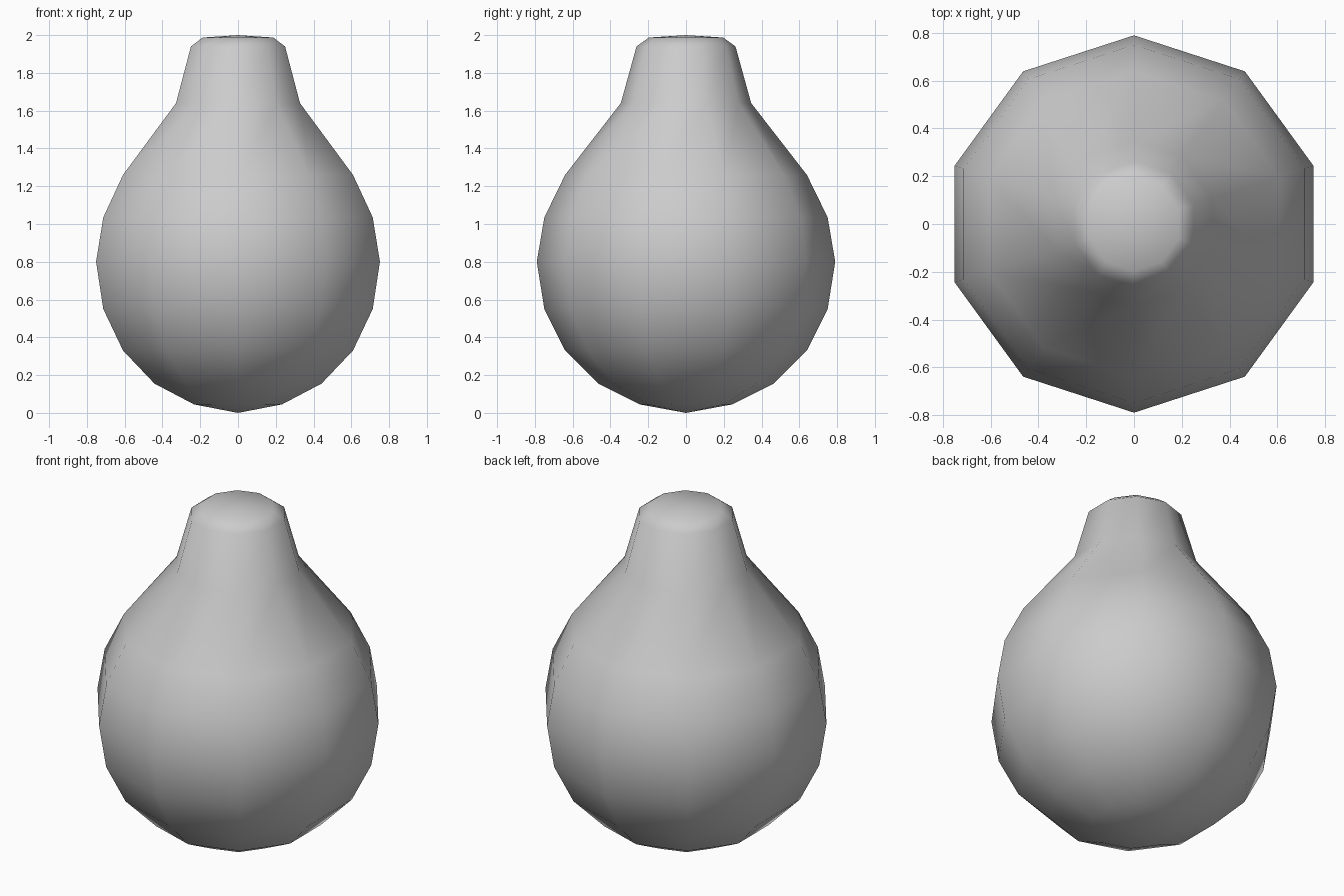
import bpy, bmesh
from math import cos, sin, pi

if "Cube" in bpy.data.objects:
    bpy.data.objects.remove(bpy.data.objects["Cube"])

SIDES = 10
# Profile from bottom to top: (radius, height)
profile = [(0.245, 0.045), (0.465, 0.155), (0.64, 0.33), (0.75, 0.55),
           (0.79, 0.80), (0.75, 1.035), (0.64, 1.26), (0.345, 1.64),
           (0.262, 1.94), (0.197, 1.987)]

bm = bmesh.new()
# Rings of the round body and neck, one corner pointing along y
rings = [[bm.verts.new((r * sin(2 * pi * i / SIDES), -r * cos(2 * pi * i / SIDES), z))
          for i in range(SIDES)] for r, z in profile]
for low, high in zip(rings, rings[1:]):
    for i in range(SIDES):
        j = (i + 1) % SIDES
        bm.faces.new((low[i], low[j], high[j], high[i]))

# Shallow pointed base and domed neck top
for ring, z in ((rings[0], 0.0), (rings[-1], 2.0)):
    tip = bm.verts.new((0, 0, z))
    for i in range(SIDES):
        bm.faces.new((ring[i], ring[(i + 1) % SIDES], tip))

bmesh.ops.recalc_face_normals(bm, faces=bm.faces)
mesh = bpy.data.meshes.new("bulb_body")
bm.to_mesh(mesh)
bm.free()
body = bpy.data.objects.new("bulb_body", mesh)
bpy.context.collection.objects.link(body)
for face in mesh.polygons:
    face.use_smooth = True
